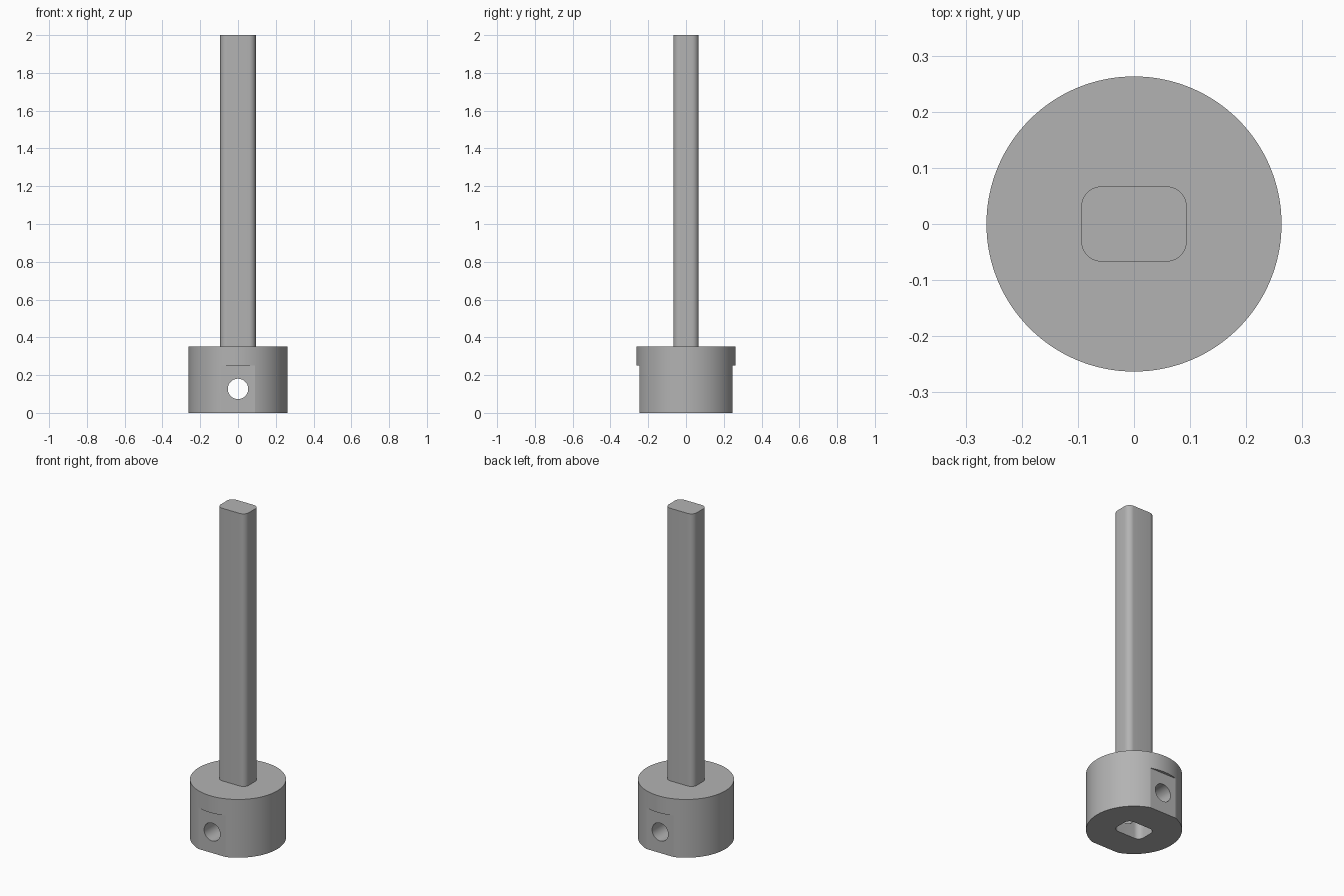
import bpy, bmesh, math

cube = bpy.data.objects.get("Cube")
if cube:
    bpy.data.objects.remove(cube, do_unlink=True)

R, COLLAR_H, FLAT_Y, FLAT_H = 0.263, 0.352, 0.247, 0.25
SHAFT_X, SHAFT_Y, CORNER = 0.094, 0.067, 0.036
GREY = (0.45, 0.45, 0.45, 1)

mat = bpy.data.materials.new("plain grey")
mat.use_nodes = True
mat.diffuse_color = GREY
mat.node_tree.nodes["Principled BSDF"].inputs["Base Color"].default_value = GREY


def prism(name, outline, z0, z1):
    """Closed solid made by extruding an xy outline upwards."""
    bm = bmesh.new()
    base = bm.faces.new([bm.verts.new((x, y, z0)) for x, y in outline])
    top = bmesh.ops.extrude_face_region(bm, geom=[base])["geom"]
    for v in top:
        if isinstance(v, bmesh.types.BMVert):
            v.co.z = z1
    bmesh.ops.recalc_face_normals(bm, faces=bm.faces)
    mesh = bpy.data.meshes.new(name)
    bm.to_mesh(mesh)
    bm.free()
    mesh.materials.append(mat)
    obj = bpy.data.objects.new(name, mesh)
    bpy.context.collection.objects.link(obj)
    return obj


def circle(r, n):
    return [(r * math.cos(2 * math.pi * i / n), r * math.sin(2 * math.pi * i / n)) for i in range(n)]


def rounded_rect(hx, hy, r, steps=8):
    points = []
    for q, (sx, sy) in enumerate([(1, 1), (-1, 1), (-1, -1), (1, -1)]):
        for i in range(steps + 1):
            a = math.pi / 2 * (q + i / steps)
            points.append((sx * (hx - r) + r * math.cos(a), sy * (hy - r) + r * math.sin(a)))
    return points


def box(hx, y0, y1):
    return [(-hx, y0), (hx, y0), (hx, y1), (-hx, y1)]


def activate(obj):
    bpy.ops.object.select_all(action="DESELECT")
    obj.select_set(True)
    bpy.context.view_layer.objects.active = obj


def cut(obj, cutter):
    cutter.hide_render = True
    mod = obj.modifiers.new("cut", "BOOLEAN")
    mod.operation, mod.solver, mod.object = "DIFFERENCE", "EXACT", cutter
    activate(obj)
    bpy.ops.object.modifier_apply(modifier=mod.name)
    bpy.data.objects.remove(cutter, do_unlink=True)


# Round collar
collar = prism("collar", circle(R, 128), 0, COLLAR_H)

# Flats on the lower front and back
for s in (-1, 1):
    cut(collar, prism("flat_cutter", box(0.4, s * FLAT_Y, s * 0.4), -0.1, FLAT_H))

# Socket in the underside, matching the shaft
cut(collar, prism("socket_cutter", rounded_rect(SHAFT_X, SHAFT_Y, CORNER), -0.1, FLAT_H))

# Cross pin hole from front to back
pin = prism("pin_cutter", circle(0.054, 48), -0.4, 0.4)
pin.rotation_euler.x = math.pi / 2
pin.location.z = 0.127
bpy.context.view_layer.update()
cut(collar, pin)

# Long rounded bar
shaft = prism("shaft", rounded_rect(SHAFT_X, SHAFT_Y, CORNER), COLLAR_H - 0.01, 2)

for obj in (collar, shaft):
    activate(obj)
    bpy.ops.object.shade_smooth_by_angle(angle=math.radians(14))
